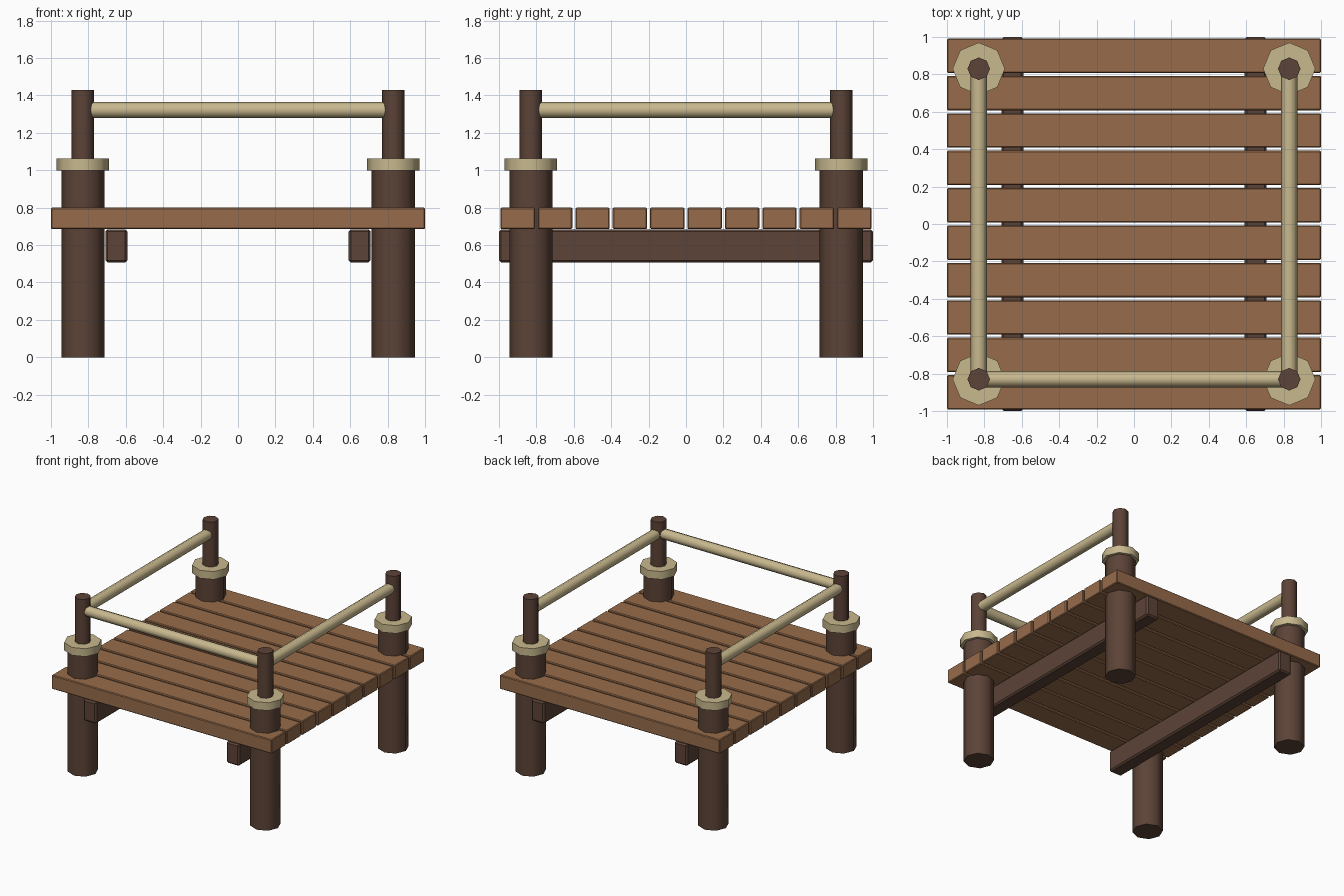
import bpy
from math import radians, pi

if "Cube" in bpy.data.objects:
    bpy.data.objects.remove(bpy.data.objects["Cube"])


def material(name, rgb):
    m = bpy.data.materials.new(name)
    m.diffuse_color = (*rgb, 1)
    m.use_nodes = True
    m.node_tree.nodes["Principled BSDF"].inputs["Base Color"].default_value = m.diffuse_color
    return m


DARK = material("dark_wood", (0.107, 0.056, 0.038))
PLANK = material("plank_wood", (0.31, 0.15, 0.07))
ROPE = material("pale_rope", (0.58, 0.48, 0.27))


def box(name, center, size, mat, bevel):
    bpy.ops.mesh.primitive_cube_add(size=1, location=center)
    ob = bpy.context.object
    ob.name = name
    ob.scale = size
    bpy.ops.object.transform_apply(location=False, rotation=False, scale=True)
    mod = ob.modifiers.new("soft_edges", 'BEVEL')
    mod.width = bevel
    mod.segments = 1
    ob.data.materials.append(mat)


def rod(name, center, radius, length, mat, rotation=(0, 0, 0)):
    bpy.ops.mesh.primitive_cylinder_add(vertices=8, radius=radius, depth=length,
                                        location=center, rotation=rotation)
    ob = bpy.context.object
    ob.name = name
    ob.data.materials.append(mat)
    bpy.ops.object.shade_smooth_by_angle(angle=radians(50))


# Deck planks
for i in range(10):
    box(f"deck_plank_{i + 1}", (0, -0.9 + 0.2 * i, 0.7425), (2, 0.184, 0.115), PLANK, 0.006)

# Support beams under the deck
for side, s in (("left", -1), ("right", 1)):
    box(f"{side}_support_beam", (s * 0.65, 0, 0.595), (0.118, 2, 0.178), DARK, 0.012)

# Corner posts: thick lower post, pale collar, thin upper post
P = 0.83
for side, sx in (("left", -1), ("right", 1)):
    for end, sy in (("front", -1), ("back", 1)):
        x, y = sx * P, sy * P
        rod(f"{end}_{side}_lower_post", (x, y, 0.5), 0.115, 1.0, DARK)
        rod(f"{end}_{side}_collar", (x, y, 1.03), 0.14, 0.065, ROPE)
        rod(f"{end}_{side}_upper_post", (x, y, 1.23), 0.06, 0.4, DARK)

# Hand rails on three sides, back left open
rod("front_rail", (0, -P, 1.322), 0.043, 2 * P, ROPE, (0, pi / 2, 0))
for side, s in (("left", -1), ("right", 1)):
    rod(f"{side}_rail", (s * P, 0, 1.322), 0.043, 2 * P, ROPE, (pi / 2, 0, 0))
